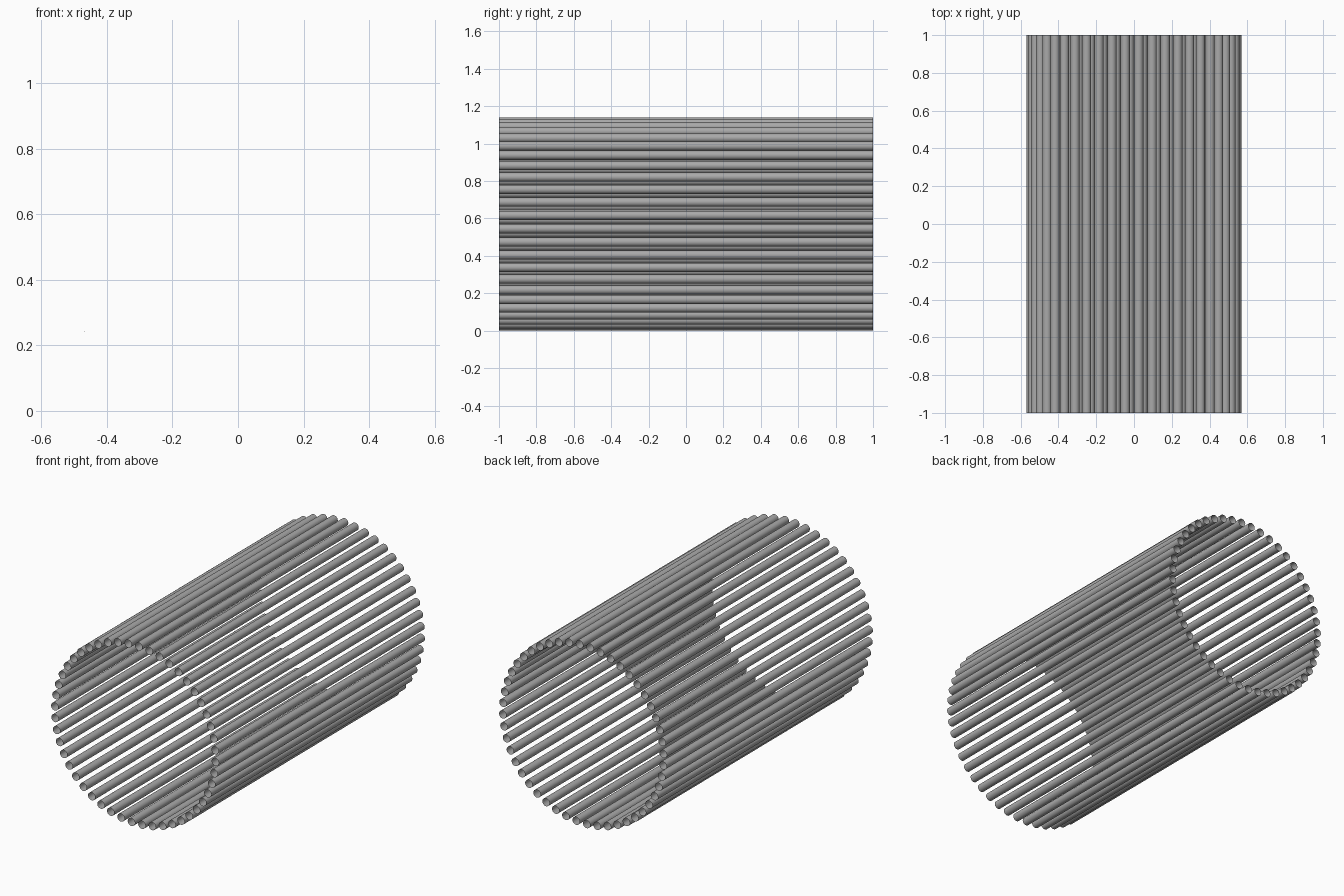
import bpy
import bmesh
import math
from mathutils import Matrix

cube = bpy.data.objects.get("Cube")
if cube:
    bpy.data.objects.remove(cube, do_unlink=True)

COUNT = 48
RING_RADIUS = 0.546
TUBE_RADIUS = 0.0243
LENGTH = 2.0
SIDES = 32
CENTRE_Z = 0.57
FIRST_ANGLE = math.radians(2.6)

# Plain grey for every tube
grey = bpy.data.materials.new("grey")
grey.use_nodes = True
colour = (0.4, 0.4, 0.4, 1.0)
grey.diffuse_color = colour
grey.node_tree.nodes["Principled BSDF"].inputs["Base Color"].default_value = colour

# One open-ended tube lying along y, shared by all the objects
mesh = bpy.data.meshes.new("tube")
bm = bmesh.new()
bmesh.ops.create_cone(bm, cap_ends=False, segments=SIDES, radius1=TUBE_RADIUS,
                      radius2=TUBE_RADIUS, depth=LENGTH,
                      matrix=Matrix.Rotation(math.pi / 2, 4, "X"))
bmesh.ops.recalc_face_normals(bm, faces=bm.faces)
for face in bm.faces:
    face.smooth = True
    # normals point away from the tube's axis
    centre = face.calc_center_median()
    if face.normal.x * centre.x + face.normal.z * centre.z < 0:
        face.normal_flip()
bm.to_mesh(mesh)
bm.free()
mesh.materials.append(grey)

# Ring of tubes forming the open cylinder
for i in range(COUNT):
    angle = FIRST_ANGLE + i * math.tau / COUNT
    tube = bpy.data.objects.new(f"tube_{i + 1}", mesh)
    tube.location = (RING_RADIUS * math.sin(angle), 0,
                     CENTRE_Z + RING_RADIUS * math.cos(angle))
    tube.rotation_euler = (0, angle, 0)
    bpy.context.collection.objects.link(tube)
